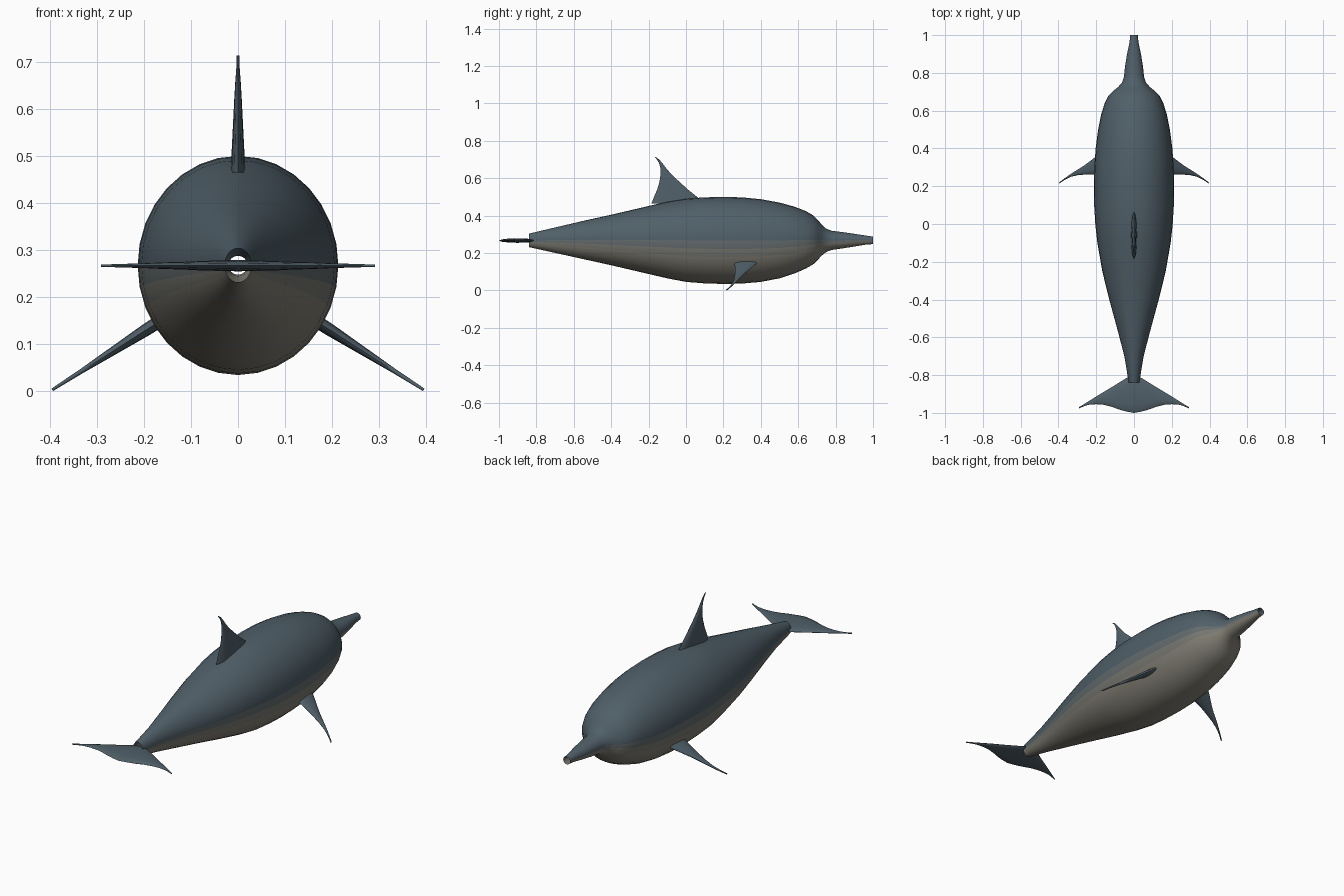
import bpy, math
from mathutils import Vector

SIDES = 32


def material(name, rgb):
    m = bpy.data.materials.new(name)
    m.diffuse_color = (*rgb, 1)
    return m


DARK, BELLY = (0.08, 0.115, 0.14), (0.22, 0.21, 0.175)
blend = lambda t: tuple(a + (b - a) * t for a, b in zip(DARK, BELLY))
mats = [material("slate", DARK), material("flank_dark", blend(0.33)),
        material("flank_light", blend(0.75)), material("belly", BELLY)]


def make(name, verts, faces, materials, angle=40):
    me = bpy.data.meshes.new(name)
    me.from_pydata(verts, [], faces)
    for m in materials:
        me.materials.append(m)
    ob = bpy.data.objects.new(name, me)
    bpy.context.collection.objects.link(ob)
    bpy.ops.object.select_all(action='DESELECT')
    ob.select_set(True)
    bpy.context.view_layer.objects.active = ob
    bpy.ops.object.mode_set(mode='EDIT')
    bpy.ops.mesh.select_all(action='SELECT')
    bpy.ops.mesh.normals_make_consistent(inside=False)
    bpy.ops.object.mode_set(mode='OBJECT')
    bpy.ops.object.shade_smooth_by_angle(angle=math.radians(angle))
    return ob


def bridge(rings, n):
    return [(r * n + i, r * n + (i + 1) % n, (r + 1) * n + (i + 1) % n, (r + 1) * n + i)
            for r in range(rings - 1) for i in range(n)]


# Body: hollow tube open at both ends; (y, half width, top z, bottom z)
body = [(-0.84, 0.028, 0.304, 0.232), (-0.70, 0.051, 0.337, 0.201), (-0.55, 0.090, 0.372, 0.168),
        (-0.40, 0.131, 0.405, 0.135), (-0.25, 0.168, 0.440, 0.100), (-0.10, 0.194, 0.475, 0.065),
        (0.00, 0.205, 0.491, 0.046), (0.10, 0.211, 0.498, 0.038), (0.20, 0.213, 0.500, 0.035),
        (0.30, 0.210, 0.498, 0.037), (0.40, 0.203, 0.488, 0.046), (0.50, 0.190, 0.470, 0.065),
        (0.58, 0.174, 0.448, 0.091), (0.64, 0.155, 0.425, 0.117), (0.68, 0.135, 0.402, 0.140),
        (0.705, 0.110, 0.377, 0.164), (0.725, 0.084, 0.353, 0.186), (0.75, 0.063, 0.330, 0.206),
        (0.78, 0.053, 0.319, 0.217), (0.83, 0.048, 0.313, 0.224), (0.90, 0.037, 0.303, 0.235),
        (0.96, 0.024, 0.294, 0.245), (1.00, 0.020, 0.288, 0.248)]
verts = []
for y, w, top, bot in body:
    for i in range(SIDES):
        a = 2 * math.pi * i / SIDES
        verts.append((w * math.cos(a), y, (top + bot) / 2 + (top - bot) / 2 * math.sin(a)))
ob = make("body", verts, bridge(len(body), SIDES), mats)
# Counter-shaded colour bands by row around the tube
for p in ob.data.polygons:
    i = p.index % SIDES
    if i >= SIDES // 2:
        depth = min(i - SIDES // 2, SIDES - 1 - i)
        p.material_index = min(depth + 1, 3)


def fin(name, origin, direction, stations):
    """Loft lens sections; station = (distance, leading y, trailing y, half thickness)."""
    o, d = Vector(origin), Vector(direction).normalized()
    side = d.cross(Vector((0, 1, 0)))
    n, vs = 12, []
    for s, lead, trail, t in stations:
        for i in range(n):
            a = 2 * math.pi * i / n
            y = (lead + trail) / 2 + (lead - trail) / 2 * math.cos(a)
            vs.append(o + d * s + Vector((0, y, 0)) + side * (t * math.sin(a)))
    k = len(stations)
    faces = bridge(k, n) + [tuple(range(n)), tuple(range((k - 1) * n, k * n))]
    return make(name, vs, faces, mats[:1], 50)


# Dorsal fin, swept back
fin("dorsal_fin", (0, 0, 0), (0, 0, 1),
    [(0.465, 0.085, -0.185, 0.016), (0.50, 0.060, -0.171, 0.014), (0.54, 0.010, -0.154, 0.012),
     (0.58, -0.034, -0.142, 0.010), (0.62, -0.077, -0.136, 0.008), (0.655, -0.107, -0.137, 0.006),
     (0.68, -0.126, -0.144, 0.004), (0.70, -0.143, -0.155, 0.003), (0.713, -0.160, -0.166, 0.003)])

# Tail fluke, symmetric about x = 0
half = [(0.04, -0.815, -0.993, 0.011), (0.08, -0.840, -0.982, 0.010), (0.12, -0.865, -0.967, 0.008),
        (0.16, -0.889, -0.957, 0.007), (0.20, -0.913, -0.954, 0.005), (0.24, -0.938, -0.957, 0.004),
        (0.27, -0.957, -0.967, 0.003), (0.291, -0.969, -0.976, 0.003)]
fin("tail_fluke", (0, 0, 0.267), (1, 0, 0),
    [(-s, *r) for s, *r in reversed(half)] + [(0, -0.800, -1.0, 0.012)] + half)

# Pectoral fins, angled down and out
for sx, label in ((1, "right"), (-1, "left")):
    fin(label + "_pectoral_fin", (sx * 0.165, 0, 0.150), (sx * 0.23, 0, -0.147),
        [(0.0, 0.385, 0.255, 0.014), (0.04, 0.360, 0.261, 0.013), (0.08, 0.333, 0.262, 0.011),
         (0.12, 0.308, 0.261, 0.009), (0.16, 0.287, 0.258, 0.007), (0.20, 0.266, 0.250, 0.005),
         (0.24, 0.242, 0.234, 0.004), (0.272, 0.222, 0.215, 0.003)])
